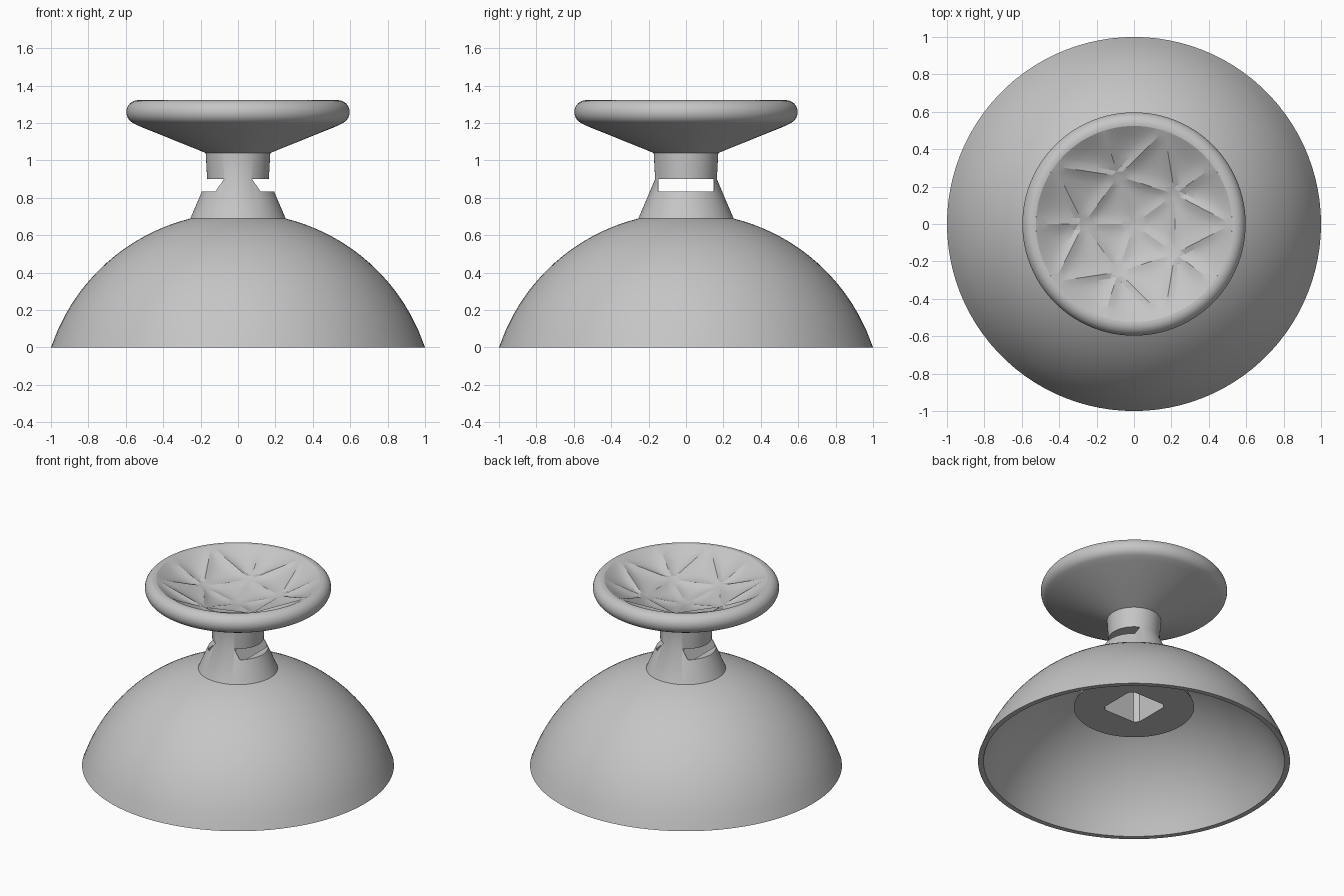
import bpy, bmesh
from math import sin, cos, pi, sqrt, radians
from mathutils import Vector

if "Cube" in bpy.data.objects:
    bpy.data.objects.remove(bpy.data.objects["Cube"])

grey = bpy.data.materials.new("matte grey")
grey.use_nodes = True
GREY = (0.56, 0.56, 0.56, 1)
grey.diffuse_color = GREY
grey.node_tree.nodes["Principled BSDF"].inputs["Base Color"].default_value = GREY


def make(name, bm):
    mesh = bpy.data.meshes.new(name)
    bm.to_mesh(mesh)
    bm.free()
    mesh.materials.append(grey)
    obj = bpy.data.objects.new(name, mesh)
    bpy.context.collection.objects.link(obj)
    return obj


def lathe(bm, profile, steps=100):
    verts = [bm.verts.new((r, 0, z)) for r, z in profile]
    edges = [bm.edges.new(pair) for pair in zip(verts, verts[1:])]
    bmesh.ops.spin(bm, geom=verts + edges, axis=(0, 0, 1), cent=(0, 0, 0),
                   angle=2 * pi, steps=steps, use_merge=True)
    bmesh.ops.remove_doubles(bm, verts=bm.verts, dist=1e-4)


def prism(name, outline, direction):
    bm = bmesh.new()
    face = bm.faces.new([bm.verts.new(p) for p in outline])
    out = bmesh.ops.extrude_face_region(bm, geom=[face])
    moved = [g for g in out["geom"] if isinstance(g, bmesh.types.BMVert)]
    bmesh.ops.translate(bm, verts=moved, vec=direction)
    bmesh.ops.recalc_face_normals(bm, faces=bm.faces)
    obj = make(name, bm)
    obj.hide_render = True
    return obj


def cut(target, cutter):
    mod = target.modifiers.new("cut", "BOOLEAN")
    mod.operation, mod.solver, mod.object = "DIFFERENCE", "EXACT", cutter
    bpy.context.view_layer.objects.active = target
    bpy.ops.object.modifier_apply(modifier=mod.name)
    bpy.data.objects.remove(cutter)


def smooth(obj, angle):
    bpy.ops.object.select_all(action="DESELECT")
    obj.select_set(True)
    bpy.context.view_layer.objects.active = obj
    bpy.ops.object.shade_smooth_by_angle(angle=radians(angle))


def sphere_arc(r0, r1, rim, drop=0.334, n=20):
    # part of a circle centred below the base, from radius r0 to r1
    big = sqrt(rim * rim + drop * drop)
    radii = [r0 + (r1 - r0) * i / n for i in range(n + 1)]
    return [(r, sqrt(big * big - r * r) - drop) for r in radii]


# Dome shell with the flared stem running down through it
bm = bmesh.new()
inner = sphere_arc(0.275, 0.965, 0.965)
outer = sphere_arc(1, 0.255, 1)
lathe(bm, [(0, 0.4), (0.386, 0.4)] + inner + outer
      + [(0.165, 0.9), (0.173, 1.045), (0, 1.045)])
bmesh.ops.recalc_face_normals(bm, faces=bm.faces)
body = make("dome_and_stem", bm)

# Socket up the stem: a square with slightly rounded corners
socket = []
for i in range(64):
    c, s = cos(2 * pi * i / 64), sin(2 * pi * i / 64)
    r = min(0.147 / max(abs(c), abs(s)), 0.189)
    socket.append((r * c, r * s, 0.3))
cut(body, prism("socket_cutter", socket, (0, 0, 0.6)))

# Side windows with sloping ends
for side in (1, -1):
    window = [(side * x, -0.4, z) for x, z in
              ((0.075, 0.9), (0.12, 0.835), (0.4, 0.835), (0.4, 0.9))]
    cut(body, prism("window_cutter", window, (0, 0.8, 0)))
smooth(body, 32)

# Cap: cone underside and rolled rim
bm = bmesh.new()
roll = [(0.535 + 0.062 * cos(a), 1.258 + 0.064 * sin(a))
        for a in [radians(-65 + 165 * i / 15) for i in range(16)]]
BOWL, TOP = roll[-1]
lathe(bm, [(0, 1.04), (0.173, 1.04), (0.525, 1.182)] + roll)

# Cap bowl: creased triangles that sag between raised ridges
N = 10


def ring(radius, degrees, z):
    a = radians(degrees)
    return Vector((radius * cos(a), radius * sin(a), z))


def sagging_triangle(a, b, c, sag, arc=False):
    grid = {}
    for i in range(N + 1):
        for j in range(N + 1 - i):
            u, v = i / N, j / N
            w = (N - i - j) / N
            p = a * u + b * v + c * w
            dip = 0
            if u * v * w > 0:
                dip = 9 * sag * u * v * w / (u * v + v * w + w * u)
            if arc and u < 1:
                # bow the far edge out to the round rim and flatten into it
                edge = (b * v + c * w) / (v + w)
                grow = BOWL / edge.to_2d().length
                p += Vector((edge.x, edge.y, 0)) * (grow - 1) * (1 - u)
                dip *= sqrt(u) * 1.6
            p.z -= dip
            grid[i, j] = bm.verts.new(p)
    for i in range(N):
        for j in range(N - i):
            bm.faces.new((grid[i, j], grid[i + 1, j], grid[i, j + 1]))
            if i + j < N - 1:
                bm.faces.new((grid[i + 1, j], grid[i + 1, j + 1], grid[i, j + 1]))


centre = Vector((0, 0, TOP - 0.18))
for k in range(5):
    t = 36 + 72 * k
    here, after = ring(0.27, t, TOP - 0.125), ring(0.27, t + 72, TOP - 0.125)
    rim = [ring(BOWL, t + d, TOP) for d in (-36, 0, 36)]
    sagging_triangle(centre, here, after, 0.017)
    sagging_triangle(rim[2], after, here, 0.02)
    sagging_triangle(here, rim[0], rim[1], 0.018, True)
    sagging_triangle(here, rim[1], rim[2], 0.018, True)
bmesh.ops.remove_doubles(bm, verts=bm.verts, dist=1e-3)
bmesh.ops.recalc_face_normals(bm, faces=bm.faces)
smooth(make("thumb_cap", bm), 20)
